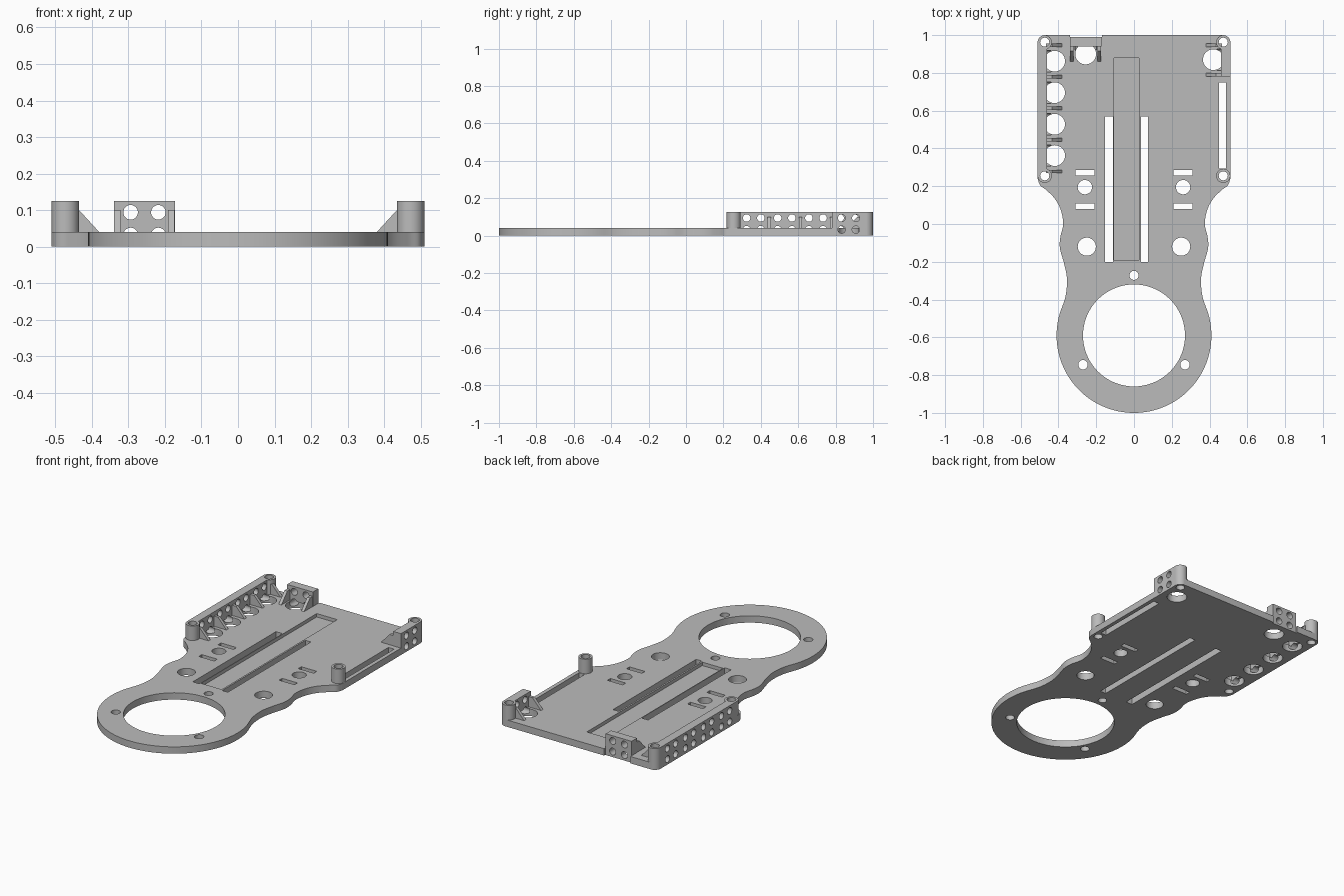
import bpy, bmesh
from math import sin, cos, pi, atan2
from mathutils import Vector, Matrix

cube = bpy.data.objects.get("Cube")
if cube:
    bpy.data.objects.remove(cube, do_unlink=True)

grey = bpy.data.materials.new("plain_grey")
grey.use_nodes = True
colour = (0.5, 0.5, 0.5, 1)
grey.diffuse_color = colour
grey.node_tree.nodes["Principled BSDF"].inputs["Base Color"].default_value = colour

T = 0.04      # plate thickness
H = 0.125     # height of posts and walls


def add_prism(bm, pts, offset):
    """Extrude a closed loop of 3D points along an offset."""
    base = [bm.verts.new(p) for p in pts]
    top = [bm.verts.new(Vector(p) + Vector(offset)) for p in pts]
    n = len(pts)
    faces = [bm.faces.new(base), bm.faces.new(top)]
    for i in range(n):
        faces.append(bm.faces.new((base[i], base[(i + 1) % n], top[(i + 1) % n], top[i])))
    bmesh.ops.recalc_face_normals(bm, faces=faces)


def add_box(bm, x0, x1, y0, y1, z0, z1):
    add_prism(bm, [(x0, y0, z0), (x1, y0, z0), (x1, y1, z0), (x0, y1, z0)], (0, 0, z1 - z0))


def add_cyl(bm, x, y, r, z0, z1, n=32):
    ring = [(x + r * cos(2 * pi * i / n), y + r * sin(2 * pi * i / n), z0) for i in range(n)]
    add_prism(bm, ring, (0, 0, z1 - z0))


def finish(name, bm):
    mesh = bpy.data.meshes.new(name)
    bm.to_mesh(mesh)
    bm.free()
    ob = bpy.data.objects.new(name, mesh)
    bpy.context.collection.objects.link(ob)
    mesh.materials.append(grey)
    return ob


def cut(ob, cutter):
    mod = ob.modifiers.new("cut", "BOOLEAN")
    mod.operation, mod.object, mod.solver = "DIFFERENCE", cutter, "EXACT"
    mod.use_self = True
    bpy.context.view_layer.objects.active = ob
    bpy.ops.object.modifier_apply(modifier=mod.name)


def smooth_curve(pts, steps=8):
    """Catmull-Rom curve through the points."""
    v = [Vector(p) for p in pts]
    v = [2 * v[0] - v[1]] + v + [2 * v[-1] - v[-2]]
    out = []
    for a, b, c, d in zip(v, v[1:], v[2:], v[3:]):
        for k in range(steps):
            t = k / steps
            out.append(0.5 * (2 * b + (c - a) * t + (2 * a - 5 * b + 4 * c - d) * t * t
                              + (3 * b - a - 3 * c + d) * t ** 3))
    return out + [v[-2]]


# Plate outline: right half, then mirrored
ring_y, ring_r, post_x, post_r = -0.59, 0.41, 0.4725, 0.0375
post_ys = (0.255, 0.9625)
half = [Vector((post_x + post_r * sin(a), post_ys[1] + post_r * cos(a)))
        for a in [pi / 2 * i / 8 for i in range(9)]]
half += smooth_curve([(0.51, 0.24), (0.497, 0.205), (0.465, 0.18), (0.42, 0.135), (0.388, 0.075),
                      (0.375, 0.0), (0.39, -0.07), (0.392, -0.13), (0.37, -0.21),
                      (0.355, -0.29), (0.362, -0.38), (0.39, -0.465)])
start = atan2(-0.465 - ring_y, 0.39)
half += [Vector((ring_r * cos(a), ring_y + ring_r * sin(a)))
         for a in [start + (-pi / 2 - start) * i / 36 for i in range(1, 37)]]
outline = half + [Vector((-p.x, p.y)) for p in reversed(half[:-1])]
bm = bmesh.new()
add_prism(bm, [(p.x, p.y, 0) for p in outline], (0, 0, T))
plate = finish("base_plate", bm)

# Sensor bays: wall centre x, y and rotation (wall inner side faces local +x)
row_ys = [0.862, 0.695, 0.528, 0.362]
bays = [(-0.51, y, 0) for y in row_ys] + [(0.51, 0.87, pi), (-0.256, 0.99, -pi / 2)]


def bay_matrix(x, y, a):
    return Matrix.Translation((x, y, 0)) @ Matrix.Rotation(a, 4, "Z")


# Cutters for the plate
bm = bmesh.new()
add_cyl(bm, 0, ring_y, 0.27, -0.1, 0.2, 72)
add_cyl(bm, 0, -0.272, 0.024, -0.1, 0.2)
for s in (-1, 1):
    add_cyl(bm, s * 0.27, -0.745, 0.025, -0.1, 0.2)
    add_cyl(bm, s * 0.25, -0.12, 0.048, -0.1, 0.2)
    add_cyl(bm, s * 0.26, 0.195, 0.038, -0.1, 0.2)
    x0, x1 = sorted((s * 0.21, s * 0.31))
    for y in (0.08, 0.258):
        add_box(bm, x0, x1, y, y + 0.028, -0.1, 0.2)
add_box(bm, -0.153, -0.111, -0.2, 0.57, -0.1, 0.2)
add_box(bm, 0.037, 0.074, -0.2, 0.57, -0.1, 0.2)
add_box(bm, 0.45, 0.487, 0.295, 0.75, -0.1, 0.2)
add_box(bm, -0.106, 0.027, -0.19, 0.88, T / 2, 0.2)
add_box(bm, -0.34, -0.17, 0.99, 1.1, -0.1, 0.2)
for b in bays:
    c = bay_matrix(*b) @ Vector((0.09, 0, 0))
    add_cyl(bm, c.x, c.y, 0.055, -0.1, 0.2)
plate_cutter = finish("plate_cutter", bm)

# Drills for the posts and the sensor pin holes
bm = bmesh.new()
for s in (-1, 1):
    for y in post_ys:
        add_cyl(bm, s * post_x, y, 0.024, -0.1, 0.2)
for b in bays:
    m = bay_matrix(*b)
    for dy in (-0.038, 0.038):
        for z in (0.032, 0.094):
            loop = [m @ Vector((-0.03, dy + 0.02 * cos(k * pi / 12), z + 0.02 * sin(k * pi / 12)))
                    for k in range(24)]
            add_prism(bm, loop, m.to_3x3() @ Vector((0.1, 0, 0)))
drill = finish("drill_cutter", bm)

# Corner posts
parts = [plate]
for side, s in (("left", 1), ("right", -1)):
    for end, y in zip(("front", "back"), post_ys):
        bm = bmesh.new()
        add_cyl(bm, s * post_x, y, post_r, 0, H, 40)
        parts.append(finish(f"{end}_{side}_post", bm))

# Upright walls
for name, box in (("right_wall", (-0.51, -0.46, post_ys[0], post_ys[1])),
                  ("left_wall", (0.46, 0.51, 0.78, post_ys[1])),
                  ("back_wall", (-0.34, -0.173, 0.94, 0.99))):
    bm = bmesh.new()
    add_box(bm, *box, T, H)
    parts.append(finish(name, bm))

cut(plate, plate_cutter)
for ob in parts:
    cut(ob, drill)

# Triangular gussets bracing the walls
rib_spots = [(-0.51, y, 0) for y in (0.946, 0.779, 0.612, 0.445, 0.278)]
rib_spots += [(0.51, y, pi) for y in (0.946, 0.79)]
rib_spots += [(x, 0.99, -pi / 2) for x in (-0.33, -0.183)]
profile = [(0.045, T), (0.13, T), (0.075, 0.1), (0.045, 0.1)]
for i, spot in enumerate(rib_spots):
    m = bay_matrix(*spot)
    bm = bmesh.new()
    add_prism(bm, [m @ Vector((u, -0.009, z)) for u, z in profile],
              m.to_3x3() @ Vector((0, 0.018, 0)))
    parts.append(finish(f"gusset_{i + 1}", bm))

for c in (plate_cutter, drill):
    bpy.data.objects.remove(c, do_unlink=True)

# Smooth round sides, keep edges sharp
bpy.ops.object.select_all(action="DESELECT")
for ob in parts:
    ob.select_set(True)
bpy.context.view_layer.objects.active = plate
bpy.ops.object.shade_smooth_by_angle(angle=pi / 6)
